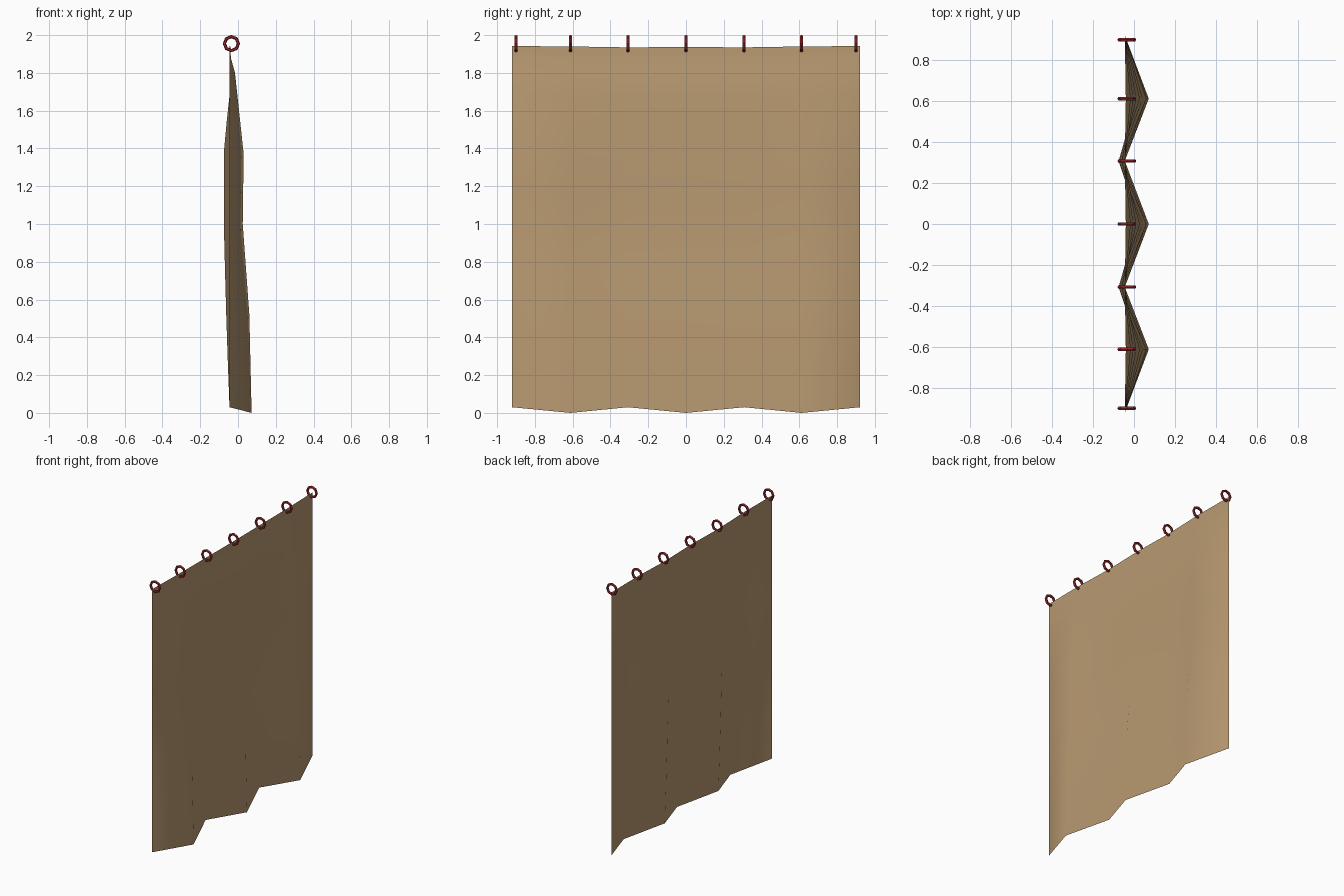
import bpy, bmesh, math

if "Cube" in bpy.data.objects:
    bpy.data.objects.remove(bpy.data.objects["Cube"])

def material(name, rgb):
    m = bpy.data.materials.new(name)
    m.diffuse_color = (*rgb, 1)
    m.use_nodes = True
    m.node_tree.nodes["Principled BSDF"].inputs["Base Color"].default_value = m.diffuse_color
    return m

tan = material("tan cloth", (0.48, 0.32, 0.165))
red = material("ring red", (0.36, 0.025, 0.03))

def interp(points, z):
    for (z0, x0), (z1, x1) in zip(points, points[1:]):
        if z <= z1:
            return x0 + (x1 - x0) * (z - z0) / (z1 - z0)
    return points[-1][1]

# Vertical profiles (z, x) of outward folds, inward folds and side edges
ridge = [(0, .072), (.52, .06), (1.0, .025), (1.37, .03), (1.8, -.016), (1.88, -.038), (1.94, -.04)]
valley = [(0, -.045), (.6, -.065), (1.0, -.075), (1.4, -.075), (1.68, -.045), (1.94, -.045)]
edge = [(0, -.045), (1.94, -.045)]
columns = [(-.922, edge, .03, 1.942), (-.612, ridge, 0, 1.94), (-.308, valley, .03, 1.935),
           (0, ridge, 0, 1.937), (.308, valley, .03, 1.935), (.612, ridge, 0, 1.94),
           (.922, edge, .03, 1.942)]
levels = [0, .27, .52, .76, 1.0, 1.2, 1.38, 1.54, 1.68, 1.8, 1.88, 1.91, 1.94]

# Curtain sheet
bm = bmesh.new()
grid = []
for y, prof, low, high in columns:
    col = []
    for z in levels:
        height = low if z == 0 else high if z == 1.94 else z
        col.append(bm.verts.new((interp(prof, z), y, height)))
    grid.append(col)
for a, b in zip(grid, grid[1:]):
    for i in range(len(levels) - 1):
        bm.faces.new((a[i], b[i], b[i + 1], a[i + 1])).smooth = True
mesh = bpy.data.meshes.new("curtain")
bm.to_mesh(mesh)
bm.free()
mesh.materials.append(tan)
bpy.context.collection.objects.link(bpy.data.objects.new("curtain", mesh))

# Hanging rings along the top
for i, y in enumerate((-.9, -.612, -.308, 0, .308, .612, .9)):
    bpy.ops.mesh.primitive_torus_add(major_segments=8, minor_segments=6, major_radius=.037,
                                     minor_radius=.009, location=(-.035, y, 1.955),
                                     rotation=(math.pi / 2, 0, 0))
    ring = bpy.context.object
    ring.name = f"curtain_ring_{i + 1}"
    ring.data.materials.append(red)
